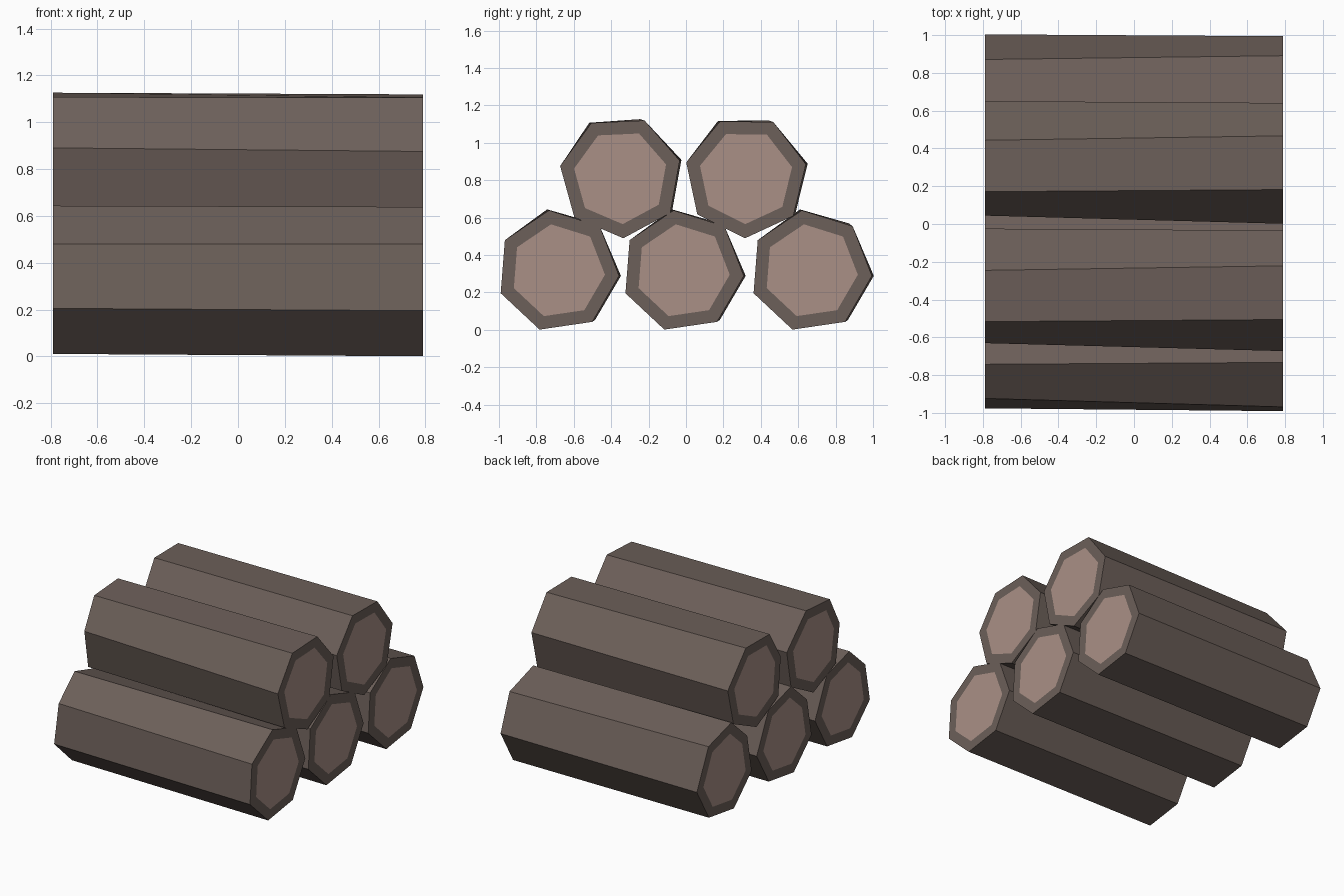
import bpy, bmesh
from math import radians, sin, cos, tau

if "Cube" in bpy.data.objects:
    bpy.data.objects.remove(bpy.data.objects["Cube"])

def material(name, color):
    m = bpy.data.materials.new(name)
    m.diffuse_color = (*color, 1)
    m.use_nodes = True
    m.node_tree.nodes["Principled BSDF"].inputs["Base Color"].default_value = m.diffuse_color
    return m

bark = material("bark", (0.15, 0.115, 0.10))
wood = material("cut_wood", (0.40, 0.28, 0.24))

SIDES, R, HALF, INSET = 7, 0.328, 0.79, 0.77
# slight unevenness of the far end (dy, dz per corner)
WOBBLE = [(0.01, 0.0), (-0.02, 0.015), (-0.01, 0.005), (0.045, 0.0),
          (0.015, 0.01), (0.01, 0.01), (0.015, 0.01)]

def log(name, y, z, roll):
    """Seven-sided log along x with an inset cut face at both ends."""
    near = [(R * cos(tau * i / SIDES - radians(4.5)),
             R * sin(tau * i / SIDES - radians(4.5))) for i in range(SIDES)]
    far = [(p[0] + d[0], p[1] + d[1]) for p, d in zip(near, WOBBLE)]
    bm = bmesh.new()
    rings = []
    for x, pts in ((-HALF, far), (HALF, near)):
        cy = sum(p[0] for p in pts) / SIDES
        cz = sum(p[1] for p in pts) / SIDES
        for s in (1, INSET):
            rings.append([bm.verts.new((x, cy + (a - cy) * s, cz + (b - cz) * s))
                          for a, b in pts])
    far_out, far_in, near_out, near_in = rings
    # bark and end rims
    for a, b in ((far_out, near_out), (near_out, near_in), (far_in, far_out)):
        for i in range(SIDES):
            j = (i + 1) % SIDES
            bm.faces.new((a[i], a[j], b[j], b[i]))
    # cut faces
    for ring in (near_in, far_in):
        bm.faces.new(ring).material_index = 1
    bmesh.ops.recalc_face_normals(bm, faces=bm.faces)
    me = bpy.data.meshes.new(name)
    bm.to_mesh(me)
    bm.free()
    me.materials.append(bark)
    me.materials.append(wood)
    ob = bpy.data.objects.new(name, me)
    ob.location = (0, y, z)
    ob.rotation_euler.x = radians(roll)
    bpy.context.collection.objects.link(ob)

# bottom row, then the two logs resting on it
log("bottom_log_left", -0.685, 0.314, 0)
log("bottom_log_middle", -0.018, 0.314, 0)
log("bottom_log_right", 0.667, 0.314, 0)
log("top_log_left", -0.35, 0.817, 20)
log("top_log_right", 0.32, 0.817, 16.5)
